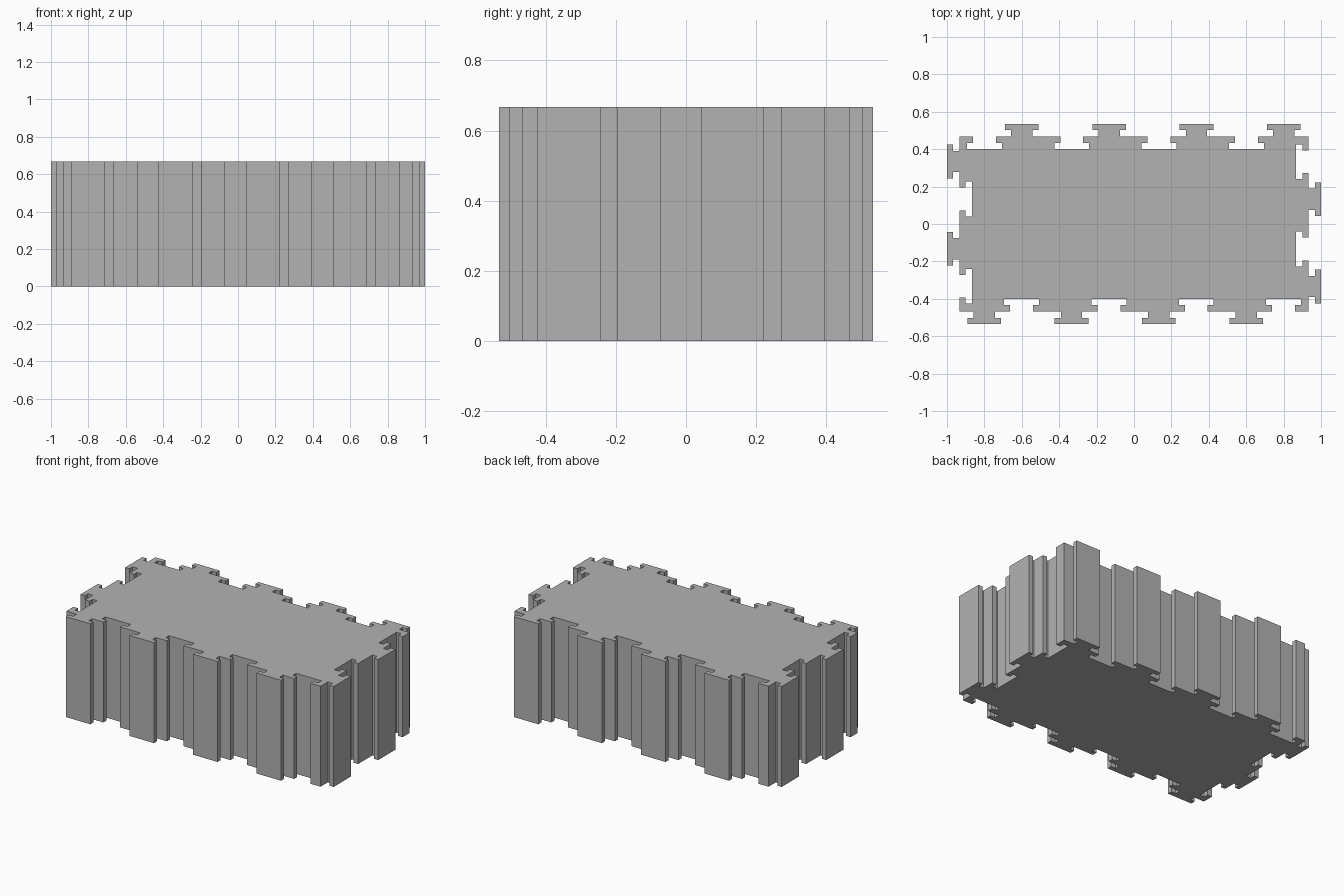
import bpy, bmesh
from mathutils import Vector

cube = bpy.data.objects.get("Cube")
if cube:
    bpy.data.objects.remove(cube, do_unlink=True)

HALF_X, HALF_Y, HEIGHT = 0.933, 0.467, 0.667
DEPTH, LIP = 0.0665, 0.035

# T-shaped joints as (offset along edge, offset outward)
TAB = [(-0.057, 0), (-0.057, LIP), (-0.09, LIP), (-0.09, DEPTH)]
SLOT = [(-0.061, 0), (-0.061, -LIP + 0.002), (-0.093, -LIP + 0.002), (-0.093, -DEPTH)]


def joint(shape):
    """Full symmetrical joint from its first half."""
    return shape + [(-a, d) for a, d in reversed(shape)]


def edge_points(start, along, outward, half, joints):
    """Corner followed by all joints along one edge."""
    pts = [start]
    for centre, shape in joints:
        pts += [start + along * (half + centre + a) + outward * d
                for a, d in joint(shape)]
    return pts


# Back edge runs left to right, then the +x edge runs back to front
X, Y = Vector((1, 0)), Vector((0, 1))
pitch = 0.467
back = []
for i in range(4):
    back += [(-0.8 + i * pitch, SLOT), (-0.6 + i * pitch, TAB)]
side = []
for i in range(2):
    side += [(-0.333 + i * pitch, SLOT), (-0.133 + i * pitch, TAB)]

outline = edge_points(Vector((-HALF_X, HALF_Y)), X, Y, HALF_X, back)
outline += edge_points(Vector((HALF_X, HALF_Y)), -Y, X, HALF_Y, side)
outline += [-p for p in outline]  # half-turn symmetry

# Extrude the outline into the block
bm = bmesh.new()
base = bm.faces.new([bm.verts.new((p.x, p.y, 0)) for p in outline])
top = bmesh.ops.extrude_face_region(bm, geom=[base], use_keep_orig=True)
bmesh.ops.translate(bm, vec=(0, 0, HEIGHT),
                    verts=[g for g in top["geom"] if isinstance(g, bmesh.types.BMVert)])
bmesh.ops.recalc_face_normals(bm, faces=bm.faces)
mesh = bpy.data.meshes.new("interlocking_block")
bm.to_mesh(mesh)
bm.free()

# Plain grey material
grey = bpy.data.materials.new("plain grey")
grey.use_nodes = True
colour = (0.45, 0.45, 0.45, 1)
grey.diffuse_color = colour
grey.node_tree.nodes["Principled BSDF"].inputs["Base Color"].default_value = colour
mesh.materials.append(grey)

block = bpy.data.objects.new("interlocking_block", mesh)
bpy.context.collection.objects.link(block)
